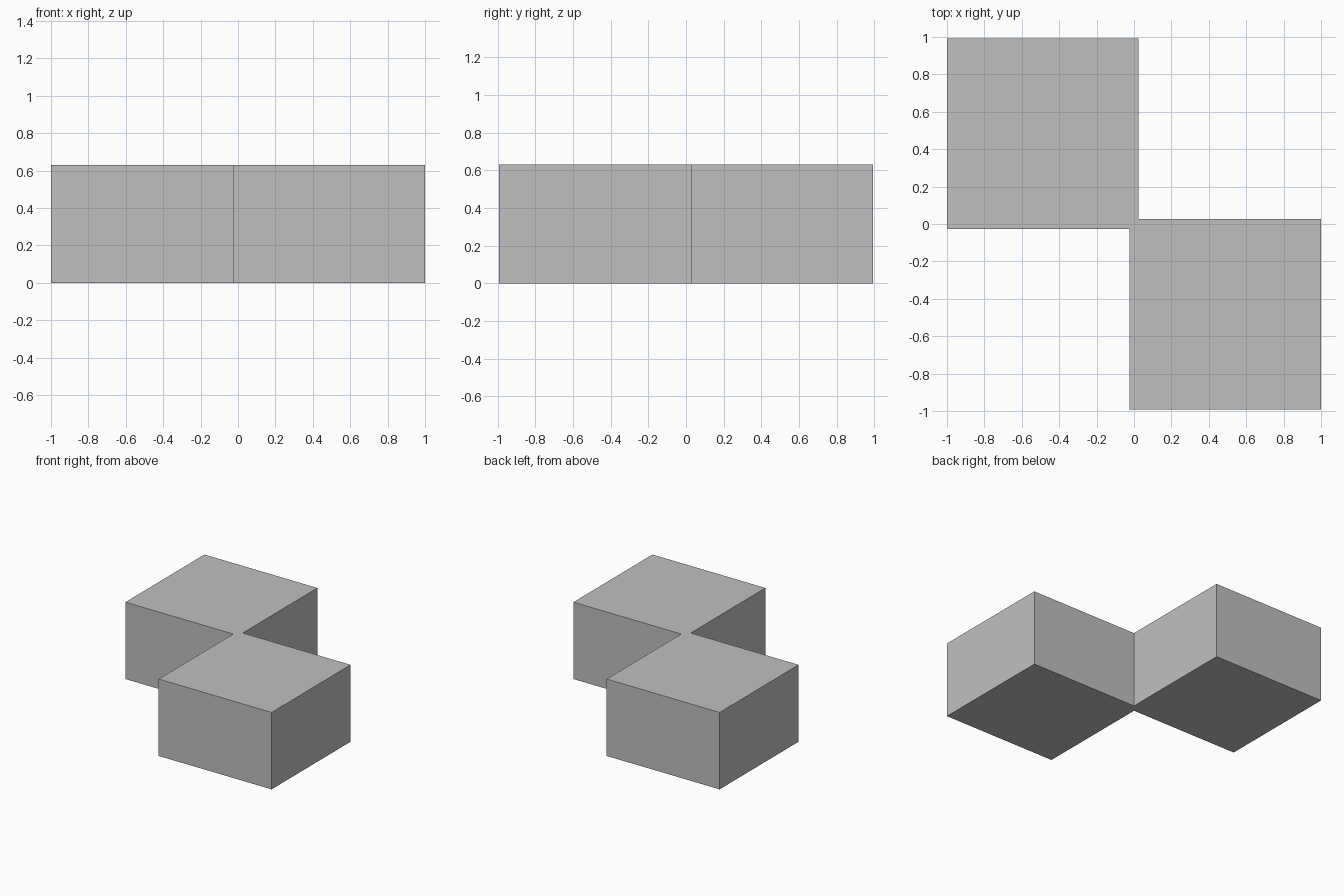
import bpy
import bmesh

if "Cube" in bpy.data.objects:
    bpy.data.objects.remove(bpy.data.objects["Cube"])

HEIGHT = 0.63
HALF_X, HALF_Y = 1.0, 0.993      # outer extents
NECK_X, NECK_Y = 0.024, 0.028    # small overlap where the two blocks meet

grey = bpy.data.materials.new("light grey")
grey.diffuse_color = (0.53, 0.53, 0.53, 1.0)
grey.use_nodes = True
grey.node_tree.nodes["Principled BSDF"].inputs["Base Color"].default_value = grey.diffuse_color

# Footprint: half of the outline, repeated by a half turn
half = [(-NECK_X, -NECK_Y), (-NECK_X, -HALF_Y), (HALF_X, -HALF_Y), (HALF_X, NECK_Y)]
outline = half + [(-x, -y) for x, y in half]

# Two corner-joined blocks, extruded as one solid
bm = bmesh.new()
base = bm.faces.new([bm.verts.new((x, y, 0)) for x, y in outline])
top = bmesh.ops.extrude_face_region(bm, geom=[base], use_keep_orig=True)
top_verts = [g for g in top["geom"] if isinstance(g, bmesh.types.BMVert)]
bmesh.ops.translate(bm, verts=top_verts, vec=(0, 0, HEIGHT))
bmesh.ops.recalc_face_normals(bm, faces=bm.faces)

mesh = bpy.data.meshes.new("joined_blocks")
bm.to_mesh(mesh)
bm.free()
mesh.materials.append(grey)
blocks = bpy.data.objects.new("joined_blocks", mesh)
bpy.context.collection.objects.link(blocks)
